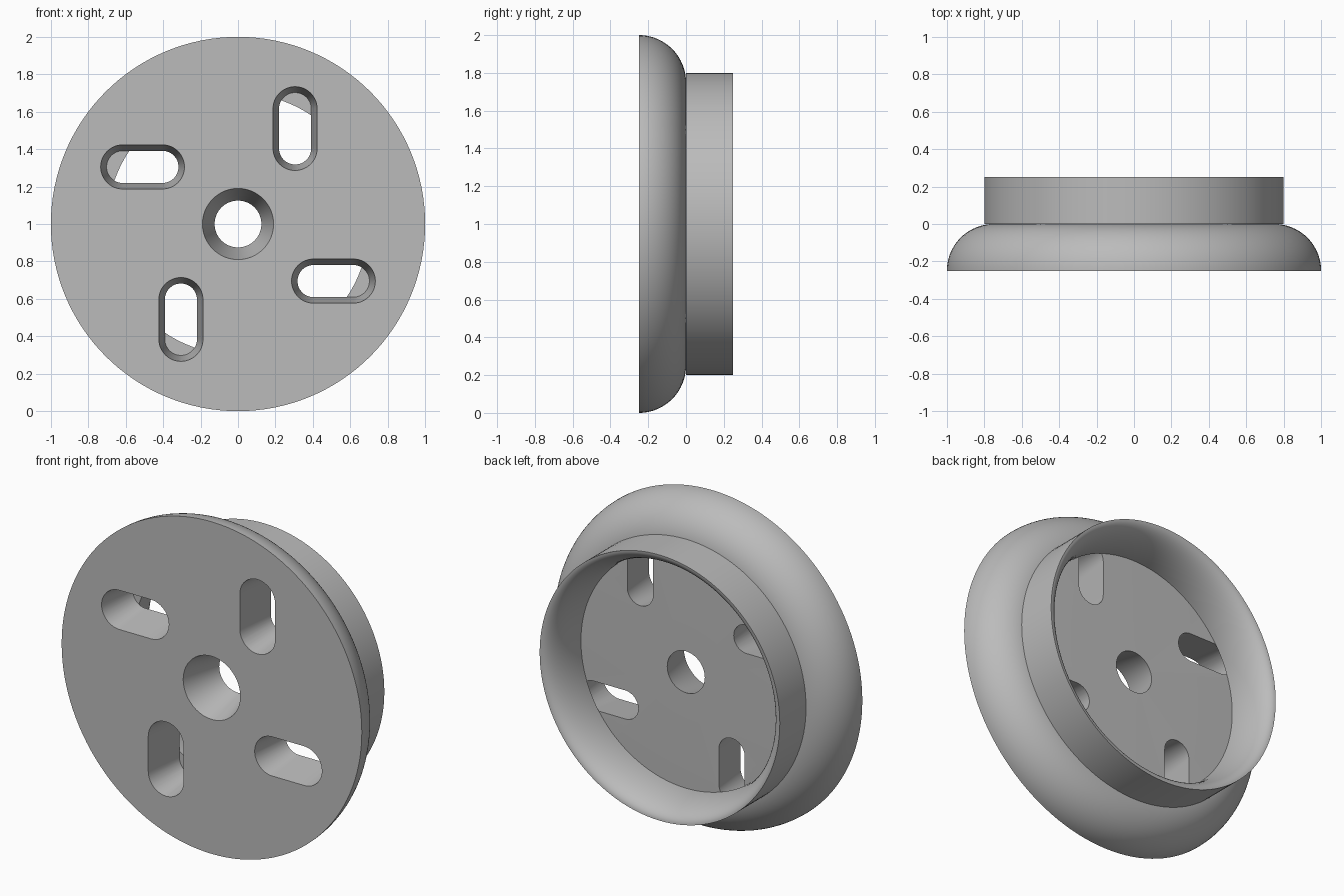
import bpy, bmesh, math

if "Cube" in bpy.data.objects:
    bpy.data.objects.remove(bpy.data.objects["Cube"])

grey = bpy.data.materials.new("light grey")
grey.diffuse_color = (0.5, 0.5, 0.5, 1)
grey.use_nodes = True
grey.node_tree.nodes["Principled BSDF"].inputs["Base Color"].default_value = grey.diffuse_color
CZ = 1.0  # height of the wheel axis


def make_object(name, bm):
    bmesh.ops.recalc_face_normals(bm, faces=bm.faces)
    mesh = bpy.data.meshes.new(name)
    bm.to_mesh(mesh)
    bm.free()
    mesh.materials.append(grey)
    ob = bpy.data.objects.new(name, mesh)
    bpy.context.collection.objects.link(ob)
    return ob


def lathe(name, profile, closed, steps=128):
    """Spin (radius, y) points about the y axis through the wheel centre."""
    bm = bmesh.new()
    vs = [bm.verts.new((r, y, CZ)) for r, y in profile]
    edges = [bm.edges.new(p) for p in zip(vs, vs[1:])]
    if closed:
        edges.append(bm.edges.new((vs[-1], vs[0])))
    bmesh.ops.spin(bm, geom=vs + edges, cent=(0, 0, CZ), axis=(0, 1, 0),
                   angle=math.tau, steps=steps)
    bmesh.ops.remove_doubles(bm, verts=bm.verts, dist=1e-5)
    return make_object(name, bm)


def tapered_slot(name, x, z, half, r_front, r_back, upright):
    """Stadium-shaped cutter that narrows from front to back."""
    bm = bmesh.new()
    rings = []
    slope = (r_back - r_front) / 0.25
    for y in (-0.30, 0.05):
        r = r_front + slope * (y + 0.25)
        ring = []
        for end in (0, 1):
            for i in range(25):
                a = math.pi * (end + i / 24) - math.pi / 2
                u = (half if end == 0 else -half) + r * math.cos(a)
                v = r * math.sin(a)
                dx, dz = (-v, u) if upright else (u, v)
                ring.append(bm.verts.new((x + dx, y, CZ + z + dz)))
        rings.append(ring)
    n = len(rings[0])
    for i in range(n):
        j = (i + 1) % n
        bm.faces.new((rings[0][i], rings[0][j], rings[1][j], rings[1][i]))
    bm.faces.new(rings[0])
    bm.faces.new(rings[1])
    ob = make_object(name, bm)
    ob.hide_render = True
    ob.hide_set(True)
    return ob


# Disc with quarter-round edge and tapered centre bore
arc = [(0.75 + 0.25 * math.cos(a), -0.25 + 0.25 * math.sin(a))
       for a in (math.pi / 2 * i / 20 for i in range(21))]
disc = lathe("disc", [(0.125, 0), (0.19, -0.25)] + arc, True)

# Four slots in a pinwheel around the bore
for k in range(4):
    x, z = 0.305, 0.51
    for _ in range(k):
        x, z = -z, x
    cutter = tapered_slot(f"slot_cutter_{k}", x, z, 0.106, 0.118, 0.086, k % 2 == 0)
    mod = disc.modifiers.new("slot", 'BOOLEAN')
    mod.object = cutter
    mod.operation = 'DIFFERENCE'
    mod.solver = 'EXACT'

# Rear collar, flared on the inside to a thin lip
flare = [(0.80 - 0.10 * math.cos(a), 0.25 * math.sin(a))
         for a in (math.pi / 2 * i / 16 for i in range(17))]
collar = lathe("rear_collar", flare + [(0.80, 0)], True)

# Apply the cuts, then smooth the curved surfaces
bpy.context.view_layer.objects.active = disc
disc.select_set(True)
for mod in list(disc.modifiers):
    bpy.ops.object.modifier_apply(modifier=mod.name)
collar.select_set(True)
bpy.ops.object.shade_smooth_by_angle(angle=math.radians(30))
for ob in list(bpy.data.objects):
    if ob.hide_render:
        bpy.data.objects.remove(ob)
